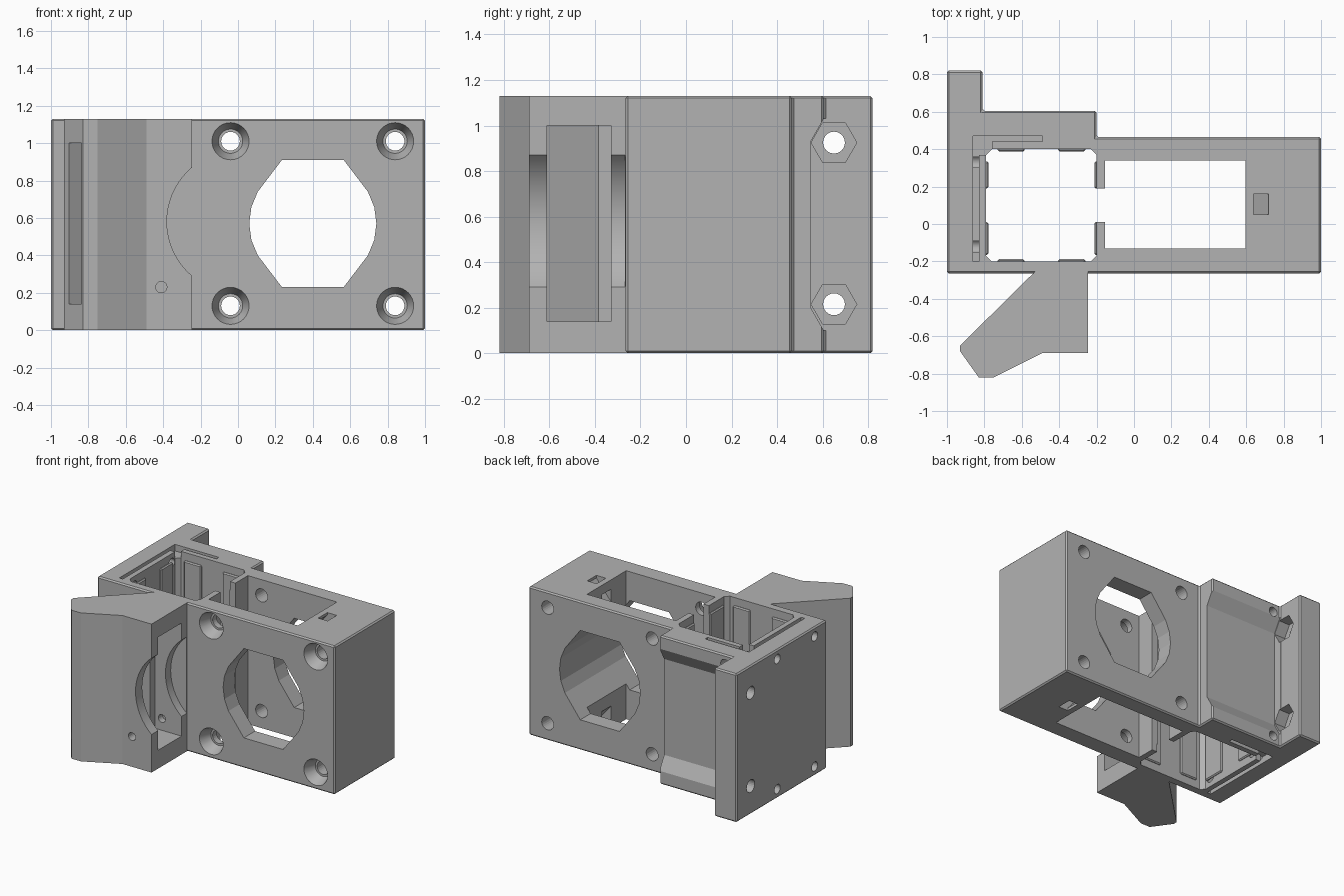
import bpy, bmesh, math
from mathutils import Matrix, Vector

old = bpy.data.objects.get("Cube")
if old:
    bpy.data.objects.remove(old)

H = 1.13
grey = bpy.data.materials.new("matte grey")
grey.use_nodes = True
GREY = (0.45, 0.45, 0.45, 1)
grey.diffuse_color = GREY
grey.node_tree.nodes["Principled BSDF"].inputs["Base Color"].default_value = GREY


def finish(name, bm):
    bmesh.ops.recalc_face_normals(bm, faces=bm.faces[:])
    mesh = bpy.data.meshes.new(name)
    bm.to_mesh(mesh)
    bm.free()
    mesh.materials.append(grey)
    ob = bpy.data.objects.new(name, mesh)
    bpy.context.scene.collection.objects.link(ob)
    return ob


def prism(name, pts, axis, lo, hi, bevel=0):
    """Extrude a flat outline along an axis."""
    place = {"x": lambda u, v, w: (w, u, v),
             "y": lambda u, v, w: (u, w, v),
             "z": lambda u, v, w: (u, v, w)}[axis]
    bm = bmesh.new()
    face = bm.faces.new([bm.verts.new(place(u, v, lo)) for u, v in pts])
    moved = bmesh.ops.extrude_face_region(bm, geom=[face])["geom"]
    bmesh.ops.translate(bm, vec=Vector(place(0, 0, hi - lo)),
                        verts=[g for g in moved if isinstance(g, bmesh.types.BMVert)])
    bmesh.ops.recalc_face_normals(bm, faces=bm.faces[:])
    if bevel:
        bmesh.ops.bevel(bm, geom=bm.edges[:], offset=bevel, segments=1, affect="EDGES")
    return finish(name, bm)


def rect(a, b, c, d):
    return [(a, c), (b, c), (b, d), (a, d)]


def ring(u, v, r, n, start=0.0):
    return [(u + r * math.cos(start + math.tau * i / n),
             v + r * math.sin(start + math.tau * i / n)) for i in range(n)]


def cone_y(x, z, y, r1, r2, depth):
    """Tapered cutter that starts at y and narrows towards +y."""
    bm = bmesh.new()
    bmesh.ops.create_cone(bm, cap_ends=True, segments=32, radius1=r1, radius2=r2, depth=depth,
                          matrix=Matrix.Translation((x, y + depth / 2, z))
                          @ Matrix.Rotation(-math.pi / 2, 4, "X"))
    return finish("cutter", bm)


def carve(target, cutters):
    for c in cutters:
        c.hide_render = True
        mod = target.modifiers.new("cut", "BOOLEAN")
        mod.operation, mod.solver, mod.object = "DIFFERENCE", "EXACT", c
        dg = bpy.context.evaluated_depsgraph_get()
        dg.update()
        target_mesh = bpy.data.meshes.new_from_object(target.evaluated_get(dg))
        target.modifiers.clear()
        target.data = target_mesh
        bpy.data.objects.remove(c)


def cut(pts, axis, lo, hi):
    return prism("cutter", pts, axis, lo, hi)


# main housing with stepped back and mounting flange
body = prism("main_housing", [(-1, -0.265), (1, -0.265), (1, 0.465), (-0.2, 0.465), (-0.2, 0.605),
                              (-0.81, 0.605), (-0.81, 0.82), (-1, 0.82)], "z", 0, H, 0.01)
cuts = []

# square shaft with clipped corners, side chamber and the gap joining them
c = 0.03
X0, X1, Y0, Y1 = -0.79, -0.2, -0.2, 0.4
cuts.append(cut([(X0 + c, Y0), (X1 - c, Y0), (X1, Y0 + c), (X1, Y1 - c),
                 (X1 - c, Y1), (X0 + c, Y1), (X0, Y1 - c), (X0, Y0 + c)], "z", -1, 2))
cuts.append(cut(rect(-0.155, 0.595, -0.13, 0.34), "z", -1, 2))
cuts.append(cut(rect(-0.25, -0.1, 0.01, 0.19), "z", -1, 2))

# shallow grooves around the shaft, at both ends
for lo, hi in ((H - 0.05, 2), (-1, 0.05)):
    cuts.append(cut([(-0.86, -0.2), (-0.83, -0.2), (-0.83, 0.37), (-0.76, 0.37), (-0.76, 0.44),
                     (-0.49, 0.44), (-0.49, 0.47), (-0.86, 0.47)], "z", lo, hi))

# large bore with flat top and bottom
cx, cz, r = 0.4, 0.57, 0.34
arc = [math.radians(a) for a in (-30, -15, 0, 15, 30)]
right = [(r * math.cos(a), r * math.sin(a)) for a in arc]
half = [(0.165, -r)] + right + [(0.165, r)]
bore = [(cx + u, cz + v) for u, v in half] + [(cx - u, cz - v) for u, v in half]
cuts.append(cut(bore, "y", -1, 1))

# countersunk screw holes
for x in (-0.04, 0.84):
    for z in (0.13, 1.01):
        cuts.append(cut(ring(x, z, 0.05, 24), "y", -1, 1))
        cuts.append(cone_y(x, z, -0.267, 0.1, 0.065, 0.09))

# slanted tie tunnels from both ends into the side chamber
tunnel = [(0.64, 0.02), (0.64, -0.05), (0.72, -0.05), (0.72, 0.02), (0.57, 0.2), (0.57, 0.1)]
for flip in (False, True):
    cuts.append(cut([(x, H - z if flip else z) for x, z in tunnel], "y", 0.05, 0.16))

# sunken back panel with sloped ends
cuts.append(cut([(0.7, 0.1), (0.605, 0.1), (0.548, 0.2), (0.548, 0.93), (0.605, 1.03), (0.7, 1.03)],
                "x", -0.809, -0.1))

# flange holes with nut traps, side holes, small back holes
for z in (0.215, 0.925):
    cuts.append(cut(ring(0.65, z, 0.048, 24), "x", -1.2, -0.7))
    cuts.append(cut(ring(0.65, z, 0.1, 6), "x", -0.9, -0.72))
for z in (0.07, H - 0.07):
    for y in (-0.12, 0.33):
        cuts.append(cut(ring(y, z, 0.035, 20), "x", -1.2, -0.75))
    cuts.append(cut(ring(-0.75, z, 0.035, 20), "y", 0.5, 0.7))
carve(body, cuts)

# grip ribs on the four shaft walls
ribs = []
for a, b in ((-0.73, -0.585), (-0.405, -0.26)):
    ribs += [rect(a, b, Y0 - 0.01, Y0 + 0.012), rect(a, b, Y1 - 0.012, Y1 + 0.01)]
for a, b in ((-0.165, 0.01), (0.19, 0.335)):
    ribs += [rect(X0 - 0.01, X0 + 0.012, a, b), rect(X1 - 0.012, X1 + 0.01, a, b)]
rib_objects = [prism("shaft_rib", p, "z", 0.06, H - 0.06, 0.008) for p in ribs]

# air duct wing on the front
wing = prism("air_duct", [(-0.245, -0.255), (-0.245, -0.69), (-0.49, -0.69), (-0.75, -0.82),
                          (-0.83, -0.82), (-0.93, -0.68), (-0.93, -0.65), (-0.53, -0.255)],
             "z", 0, H)
carve(wing, [
    # inner channel narrowing to the outlet slot
    cut([(-0.1, -0.61), (-0.1, -0.33), (-0.47, -0.33), (-0.47, -0.385), (-0.97, -0.765),
         (-0.88, -0.835), (-0.5, -0.61)], "z", 0.14, 1.0),
    # round fan scoop
    cut(ring(0, 0.58, 0.38, 64), "y", -0.9, -0.267),
    # screw hole
    cut(ring(-0.41, 0.23, 0.03, 20), "y", -0.9, -0.28),
])

# smooth round walls, sharp edges
bpy.ops.object.select_all(action="DESELECT")
for ob in [body, wing] + rib_objects:
    ob.select_set(True)
bpy.context.view_layer.objects.active = body
bpy.ops.object.shade_smooth_by_angle(angle=math.radians(14))
